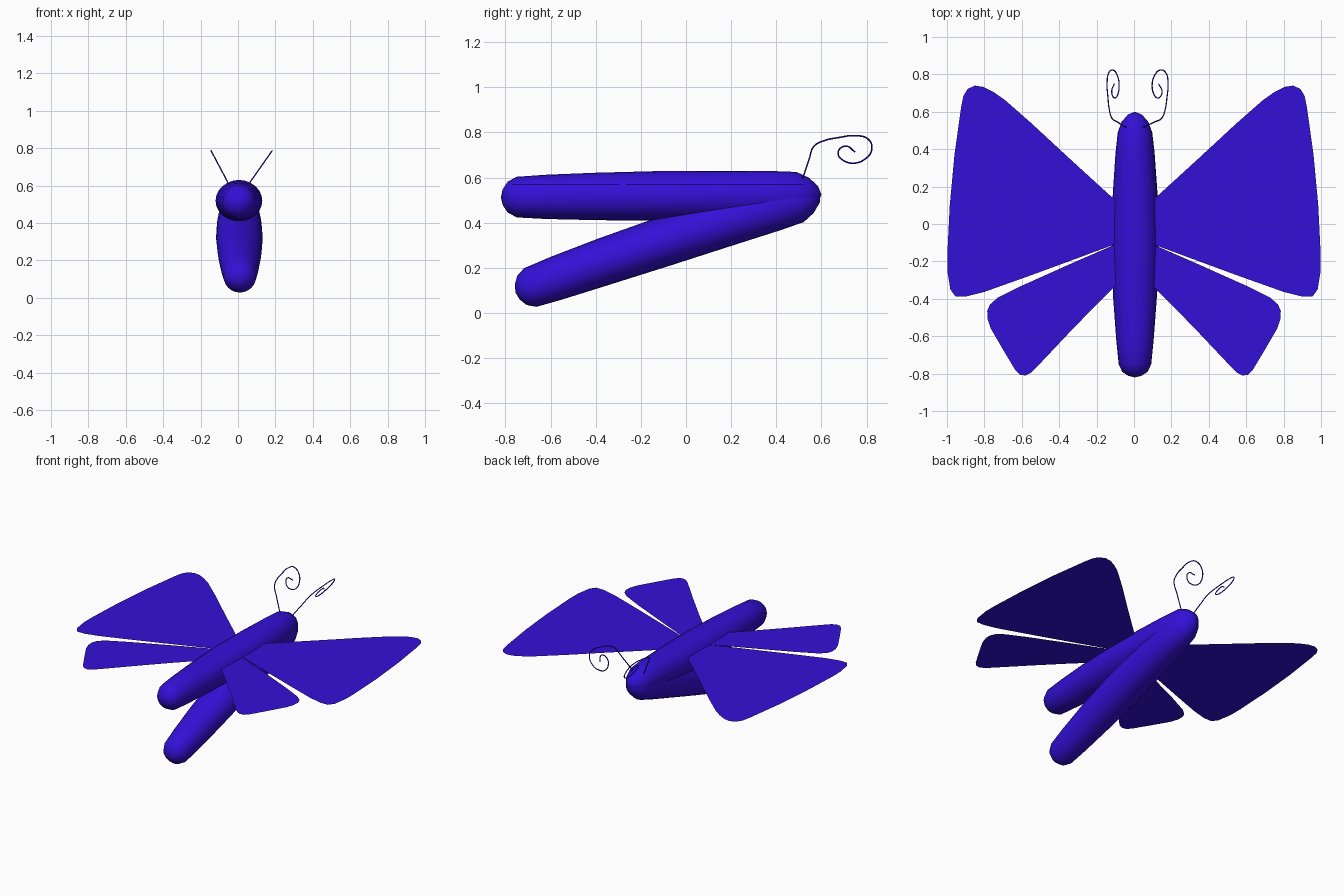
import bpy, math
from mathutils import Vector

if "Cube" in bpy.data.objects:
    bpy.data.objects.remove(bpy.data.objects["Cube"])

blue = bpy.data.materials.new("deep blue")
blue.diffuse_color = (0.033, 0.005, 0.68, 1)
blue.use_nodes = True
blue.node_tree.nodes["Principled BSDF"].inputs["Base Color"].default_value = blue.diffuse_color


def make_object(name, verts, faces, smooth=False):
    mesh = bpy.data.meshes.new(name)
    mesh.from_pydata(verts, [], faces)
    mesh.materials.append(blue)
    for p in mesh.polygons:
        p.use_smooth = smooth
    obj = bpy.data.objects.new(name, mesh)
    bpy.context.collection.objects.link(obj)
    return obj


# Body profile from tail to head: distance, half width, half height
PROFILE = [(0.008, 0.035, 0.035), (0.03, 0.068, 0.068), (0.07, 0.087, 0.09),
           (0.2, 0.1, 0.098), (0.42, 0.116, 0.105), (0.7, 0.125, 0.11),
           (0.97, 0.119, 0.109), (1.2, 0.104, 0.106), (1.31, 0.092, 0.101),
           (1.365, 0.072, 0.075), (1.405, 0.038, 0.038)]
LENGTH, SIDES = 1.42, 24


def make_body(name, tail, head, lift):
    tail, head = Vector(tail), Vector(head)
    along = (head - tail).normalized()
    side = Vector((1, 0, 0))
    up = side.cross(along)
    verts, faces = [], []
    for d, w, h in PROFILE:
        centre = tail + along * d + up * lift * math.sin(math.pi * d / LENGTH)
        for i in range(SIDES):
            a = math.tau * i / SIDES
            verts.append(centre + side * w * math.cos(a) + up * h * math.sin(a))
    for r in range(len(PROFILE) - 1):
        for i in range(SIDES):
            j = (i + 1) % SIDES
            a, b = r * SIDES, (r + 1) * SIDES
            faces.append((a + j, a + i, b + i, b + j))
    # Rounded tips
    last = (len(PROFILE) - 1) * SIDES
    t, h = len(verts), len(verts) + 1
    verts += [tail, head]
    for i in range(SIDES):
        j = (i + 1) % SIDES
        faces.append((t, i, j))
        faces.append((h, last + j, last + i))
    obj = make_object(name, verts, faces, True)
    # Consistent outward normals
    import bmesh
    bm = bmesh.new()
    bm.from_mesh(obj.data)
    bmesh.ops.recalc_face_normals(bm, faces=bm.faces)
    bm.to_mesh(obj.data)
    bm.free()


make_body("upper_body", (0.005, -0.82, 0.513), (0.005, 0.60, 0.525), 0.0)
make_body("lower_body", (0.01, -0.755, 0.09), (0.005, 0.595, 0.53), 0.012)

# Flat wings, outlined on the right and mirrored to the left
FORE = [(0, -0.07), (0.3, -0.182), (0.55, -0.274), (0.8, -0.363), (0.9, -0.388),
        (0.955, -0.387), (0.982, -0.35), (0.998, -0.25), (0.998, -0.16),
        (0.985, 0.1), (0.96, 0.37), (0.925, 0.62), (0.912, 0.685), (0.89, 0.722),
        (0.85, 0.74), (0.805, 0.733), (0.75, 0.705), (0.69, 0.663),
        (0.55, 0.54), (0.35, 0.355), (0.12, 0.145), (0, 0.04)]
HIND = [(0, -0.24), (0.12, -0.35), (0.2, -0.43), (0.35, -0.585), (0.52, -0.765),
        (0.55, -0.795), (0.58, -0.81), (0.61, -0.806), (0.635, -0.78),
        (0.7, -0.672), (0.765, -0.56), (0.782, -0.51), (0.785, -0.465),
        (0.77, -0.43), (0.73, -0.395), (0.6, -0.33), (0.35, -0.218), (0, -0.065)]
for label, s in (("right", 1), ("left", -1)):
    for part, outline in (("forewing", FORE), ("hindwing", HIND)):
        verts = [(s * x, y, 0.569 + 0.003 * s * x) for x, y in outline]
        face = list(range(len(verts)))[::s]
        make_object(f"{label}_{part}", verts, [face])

# Curled antennae: one side path (y, z), leaning outward with height
CURL = [(0.515, 0.59), (0.545, 0.68), (0.568, 0.74), (0.61, 0.763), (0.68, 0.778),
        (0.75, 0.786), (0.805, 0.772), (0.823, 0.725), (0.79, 0.68), (0.74, 0.664),
        (0.695, 0.677), (0.674, 0.705), (0.69, 0.735), (0.717, 0.738),
        (0.738, 0.722), (0.748, 0.714)]
for label, base, lean in (("right", 0.045, 0.7), ("left", -0.04, -0.53)):
    curve = bpy.data.curves.new(f"{label}_antenna", 'CURVE')
    curve.dimensions = '3D'
    curve.bevel_depth = 0.0035
    curve.bevel_resolution = 1
    curve.resolution_u = 6
    curve.use_fill_caps = True
    spline = curve.splines.new('BEZIER')
    spline.bezier_points.add(len(CURL) - 1)
    for p, (y, z) in zip(spline.bezier_points, CURL):
        p.co = (base + lean * (z - 0.59), y, z)
        p.handle_left_type = p.handle_right_type = 'AUTO'
    curve.materials.append(blue)
    bpy.context.collection.objects.link(bpy.data.objects.new(f"{label}_antenna", curve))
